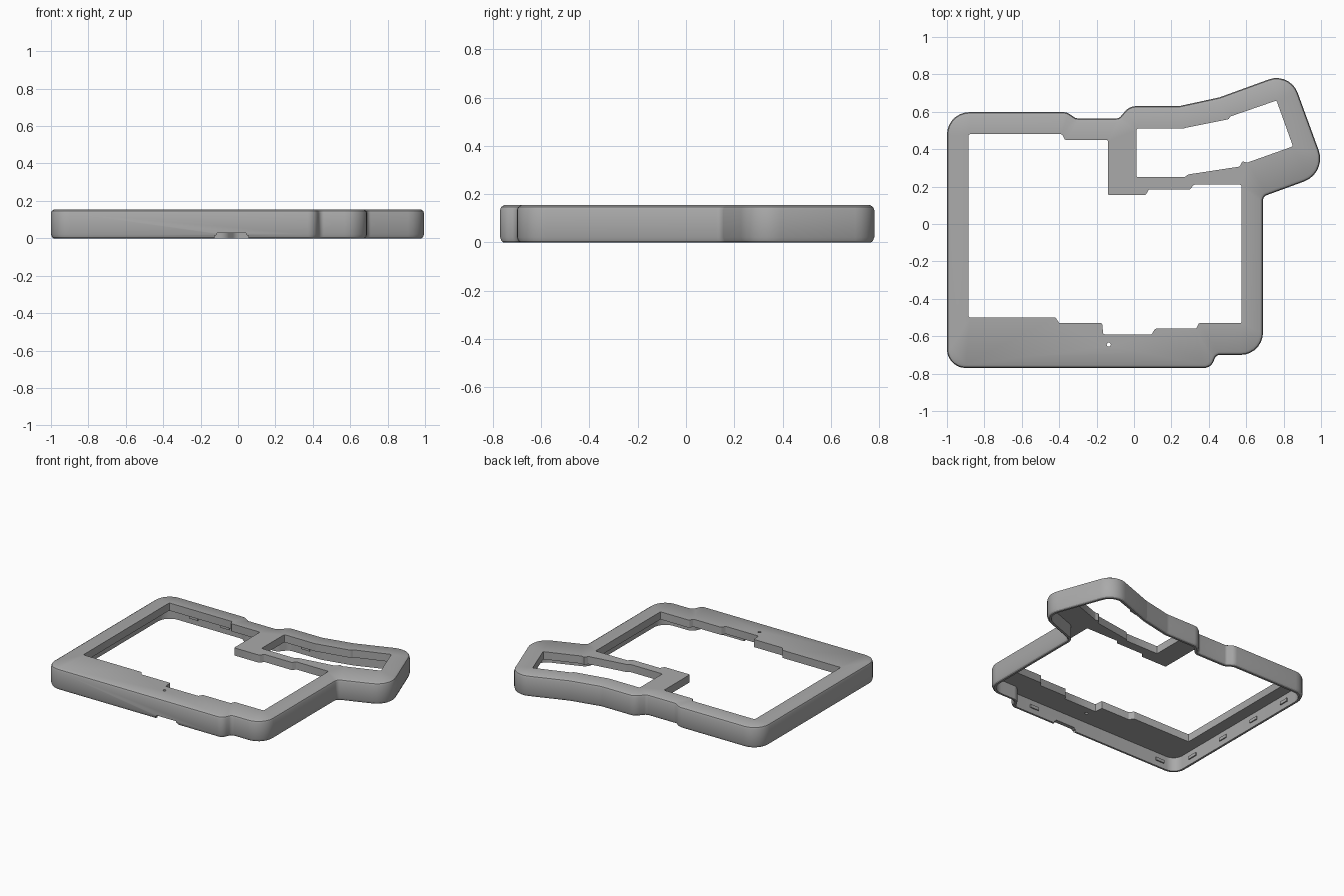
import bpy, bmesh, math
from mathutils import Vector

if "Cube" in bpy.data.objects:
    bpy.data.objects.remove(bpy.data.objects["Cube"])

grey = bpy.data.materials.new("case grey")
grey.diffuse_color = (0.4, 0.4, 0.4, 1)
grey.use_nodes = True
grey.node_tree.nodes["Principled BSDF"].inputs["Base Color"].default_value = grey.diffuse_color
TOP, PLATE, WALL = 0.155, 0.055, 0.028


def fillet(corners, steps=7):
    """Round each (x, y, radius) corner of a counter-clockwise outline."""
    out = []
    n = len(corners)
    for i, (x, y, r) in enumerate(corners):
        p = Vector((x, y))
        a = Vector(corners[i - 1][:2]) - p
        b = Vector(corners[(i + 1) % n][:2]) - p
        if r == 0:
            out.append(p)
            continue
        half = a.angle(b) / 2
        t = min(r / math.tan(half), a.length * 0.48, b.length * 0.48)
        r = t * math.tan(half)
        a.normalize()
        b.normalize()
        c = p + (a + b).normalized() * (r / math.sin(half))
        s, e = p + a * t - c, p + b * t - c
        sweep = s.angle_signed(e)
        for k in range(steps + 1):
            f = -sweep * k / steps
            out.append(c + Vector((s.x * math.cos(f) - s.y * math.sin(f),
                                   s.x * math.sin(f) + s.y * math.cos(f))))
    return out


def inset(pts, d):
    """Move an outline inwards by d."""
    out = []
    for i, p in enumerate(pts):
        u = (p - pts[i - 1]).normalized()
        v = (pts[(i + 1) % len(pts)] - p).normalized()
        nu, nv = Vector((-u.y, u.x)), Vector((-v.y, v.x))
        m = (nu + nv).normalized()
        out.append(p + m * d / max(0.5, m.dot(nu)))
    return out


def ring(bm, pts, z):
    return [bm.verts.new((p.x, p.y, z)) for p in pts]


def skin(bm, a, b):
    for i in range(len(a)):
        bm.faces.new((a[i - 1], a[i], b[i], b[i - 1]))


def fill(bm, loops):
    edges = [bm.edges.get((l[i - 1], l[i])) for l in loops for i in range(len(l))]
    bmesh.ops.triangle_fill(bm, edges=edges, use_beauty=True, use_dissolve=False)


def finish(bm, name):
    bmesh.ops.recalc_face_normals(bm, faces=bm.faces)
    me = bpy.data.meshes.new(name)
    bm.to_mesh(me)
    bm.free()
    me.materials.append(grey)
    ob = bpy.data.objects.new(name, me)
    bpy.context.collection.objects.link(ob)
    return ob


def box(bm, centre, size, angle=0):
    vs = bmesh.ops.create_cube(bm, size=1)["verts"]
    bmesh.ops.scale(bm, vec=size, verts=vs)
    bmesh.ops.translate(bm, vec=centre, verts=vs)


# outlines
outer = fillet([
    (-1, -.77, .1), (.41, -.77, .1), (.44, -.70, .03), (.69, -.70, .12),
    (.69, .147, .03), (1.032, .272, .13), (.834, .814, .12), (.457, .677, .06),
    (.24, .63, .1), (-.025, .63, .08), (-.08, .565, .03), (-.31, .565, .03),
    (-.36, .598, .06), (-1, .598, .12)])
main_window = [
    (-.885, -.50), (-.42, -.50), (-.40, -.53), (-.17, -.53), (-.165, -.59),
    (.095, -.59), (.112, -.56), (.332, -.56), (.347, -.53), (.575, -.53),
    (.575, .21), (.32, .21), (.30, .185), (.08, .185), (.062, .155),
    (-.14, .155), (-.14, .45), (-.37, .45), (-.385, .48), (-.885, .48)]
thumb_window = [
    (.013, .25), (.27, .25), (.29, .265), (.565, .307), (.58, .335),
    (.605, .328), (.85, .415), (.762, .66), (.515, .575), (.505, .56),
    (.28, .515), (.265, .51), (.013, .51)]
holes = [fillet([(x, y, .008) for x, y in w], 2) for w in (main_window, thumb_window)]
holes.append([Vector((-.135 + .011 * math.cos(a * math.pi / 8),
                      -.645 + .011 * math.sin(a * math.pi / 8))) for a in range(16)])

# case: rounded outer wall, hollow below, top plate with openings
bm = bmesh.new()
profile = [(WALL, TOP - PLATE), (WALL, 0), (.014, 0), (.006, .006), (0, .022),
           (0, .135), (.005, .147), (.018, TOP)]
rings = [ring(bm, inset(outer, d), z) for d, z in profile]
for a, b in zip(rings, rings[1:]):
    skin(bm, a, b)
upper = [ring(bm, h, TOP) for h in holes]
lower = [ring(bm, h, TOP - PLATE) for h in holes]
for a, b in zip(upper, lower):
    skin(bm, a, b)
fill(bm, [rings[-1]] + upper)
fill(bm, [rings[0]] + lower)
case = finish(bm, "case")

# cable notch in the front wall
bm = bmesh.new()
box(bm, (-.035, -.76, 0), (.18, .12, .055))
bmesh.ops.bevel(bm, geom=[e for e in bm.edges if abs(e.verts[0].co.y - e.verts[1].co.y) > .05],
                offset=.012, segments=3, affect='EDGES')
cutter = finish(bm, "notch_cutter")
cutter.hide_render = True
cutter.hide_set(True)
cut = case.modifiers.new("notch", 'BOOLEAN')
cut.operation = 'DIFFERENCE'
cut.solver = 'EXACT'
cut.object = cutter

# small snap ridges on the inside of the walls
bm = bmesh.new()
for y in (-.56, -.25, .06, .37):
    box(bm, (-1 + WALL + .002, y, .05), (.012, .07, .022))
for x in (-.84, .23):
    box(bm, (x, -.77 + WALL + .002, .05), (.07, .012, .022))
for x in (-.75, -.5):
    box(bm, (x, .598 - WALL - .002, .05), (.07, .012, .022))
box(bm, (.12, .63 - WALL - .002, .05), (.07, .012, .022))
finish(bm, "snap_ridges")

bpy.context.view_layer.objects.active = case
case.select_set(True)
bpy.ops.object.shade_smooth_by_angle(angle=math.radians(32))
